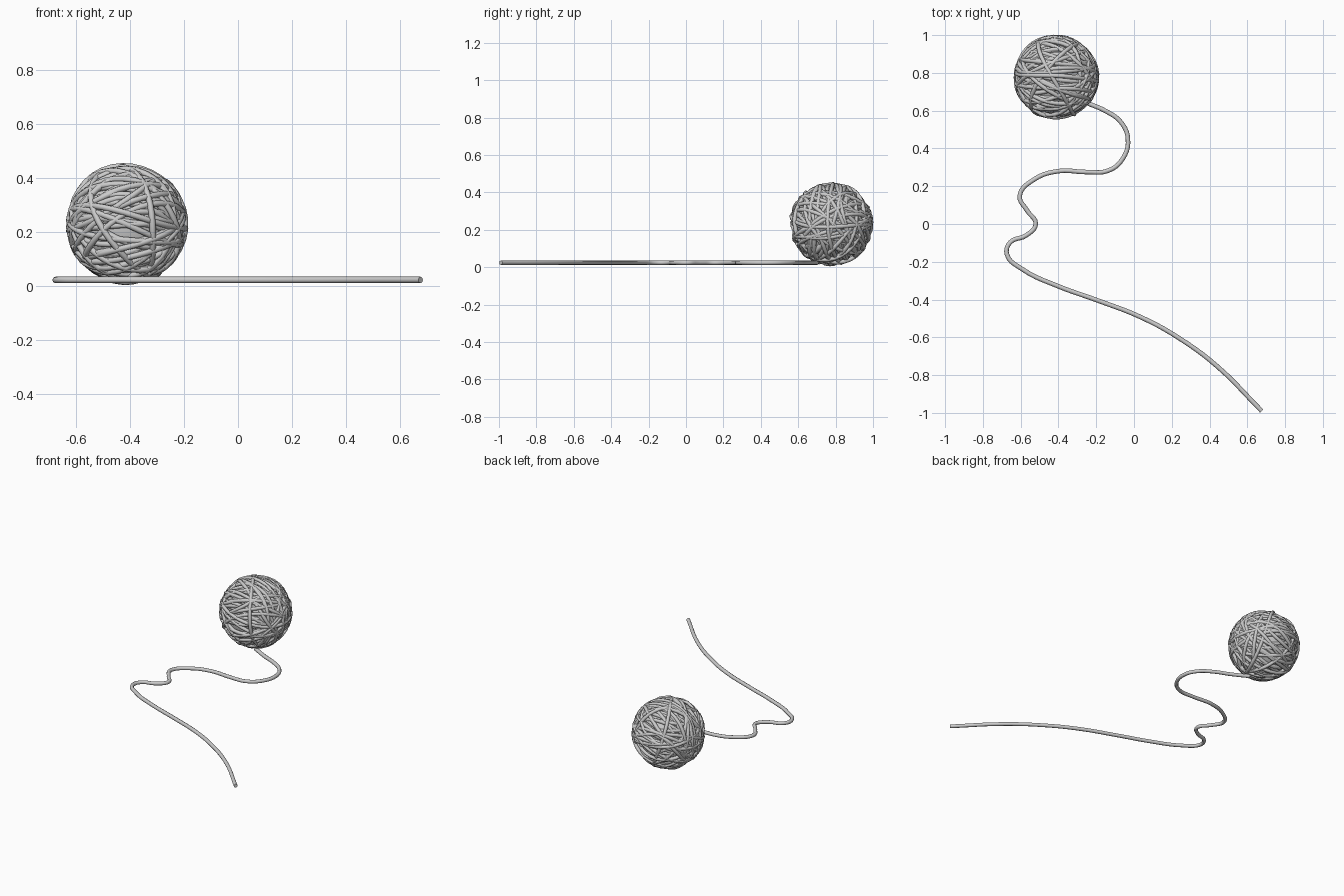
import bpy, math, random
from mathutils import Vector

if "Cube" in bpy.data.objects:
    bpy.data.objects.remove(bpy.data.objects["Cube"])

random.seed(7)
CENTRE = Vector((-0.412, 0.776, 0.231))
YARN = 0.0115


def strand(name, paths, radius, cyclic, kind):
    """Round yarn swept along one or more paths, converted to a mesh."""
    cu = bpy.data.curves.new(name, 'CURVE')
    cu.dimensions = '3D'
    cu.bevel_depth = radius
    cu.bevel_resolution = 2
    cu.use_fill_caps = True
    cu.resolution_u = 5
    for pts in paths:
        s = cu.splines.new(kind)
        if kind == 'BEZIER':
            s.bezier_points.add(len(pts) - 1)
            for b, p in zip(s.bezier_points, pts):
                b.co = p
                b.handle_left_type = b.handle_right_type = 'AUTO'
        else:
            s.points.add(len(pts) - 1)
            for b, p in zip(s.points, pts):
                b.co = (*p, 1)
        s.use_cyclic_u = cyclic
    ob = bpy.data.objects.new(name, cu)
    bpy.context.collection.objects.link(ob)
    bpy.ops.object.select_all(action='DESELECT')
    bpy.context.view_layer.objects.active = ob
    ob.select_set(True)
    bpy.ops.object.convert(target='MESH')
    bpy.ops.object.shade_smooth_by_angle(angle=math.radians(50))


def winding(normal, radius, offset, n=36):
    """One slightly wavering loop around the ball."""
    normal = normal.normalized()
    u = normal.orthogonal().normalized()
    v = normal.cross(u)
    ph, ph2 = random.uniform(0, 6.28), random.uniform(0, 6.28)
    pts = []
    for i in range(n):
        a = math.tau * i / n
        d = (u * math.cos(a) + v * math.sin(a)
             + normal * (offset + 0.07 * math.sin(2 * a + ph)))
        r = radius + 0.004 * math.sin(3 * a + ph2)
        pts.append(CENTRE + d.normalized() * r)
    return pts


# solid heart of the ball
bpy.ops.mesh.primitive_uv_sphere_add(segments=40, ring_count=20, radius=0.2, location=CENTRE)
bpy.context.object.name = "ball_core"
bpy.ops.object.shade_smooth()

# inner windings, mostly lengthwise along x; outer ones cross more freely
inner, outer = [], []
for k in range(34):
    a = math.pi * k / 34
    n = Vector((random.uniform(-0.35, 0.35), math.cos(a), math.sin(a)))
    inner.append(winding(n, 0.2015, random.uniform(-0.3, 0.3)))
for k in range(24):
    a = math.pi * k * 0.618
    n = Vector((random.uniform(-0.6, 0.6), math.cos(a), math.sin(a)))
    outer.append(winding(n, 0.2115, random.uniform(-0.4, 0.4)))
for n in ((0.1, 1, 0.1), (0.9, 0.4, 0.2), (0.8, -0.5, 0.4), (0.15, 0.1, 1)):
    outer.append(winding(Vector(n), 0.214, 0.08))
strand("inner_windings", inner, YARN, True, 'POLY')
strand("outer_windings", outer, YARN, True, 'POLY')

# loose tail lying on the ground
tail = [(-0.36, 0.70), (-0.25, 0.642), (-0.15, 0.598), (-0.07, 0.54), (-0.032, 0.45),
        (-0.06, 0.345), (-0.135, 0.283), (-0.25, 0.275), (-0.40, 0.28), (-0.53, 0.235),
        (-0.605, 0.15), (-0.565, 0.07), (-0.52, 0.0), (-0.57, -0.06), (-0.655, -0.097),
        (-0.673, -0.16), (-0.59, -0.24), (-0.40, -0.33), (-0.2, -0.402), (0.04, -0.495),
        (0.24, -0.605), (0.44, -0.753), (0.676, -0.99)]
strand("yarn_tail", [[(x, y, 0.024) for x, y in tail]], 0.012, False, 'BEZIER')
